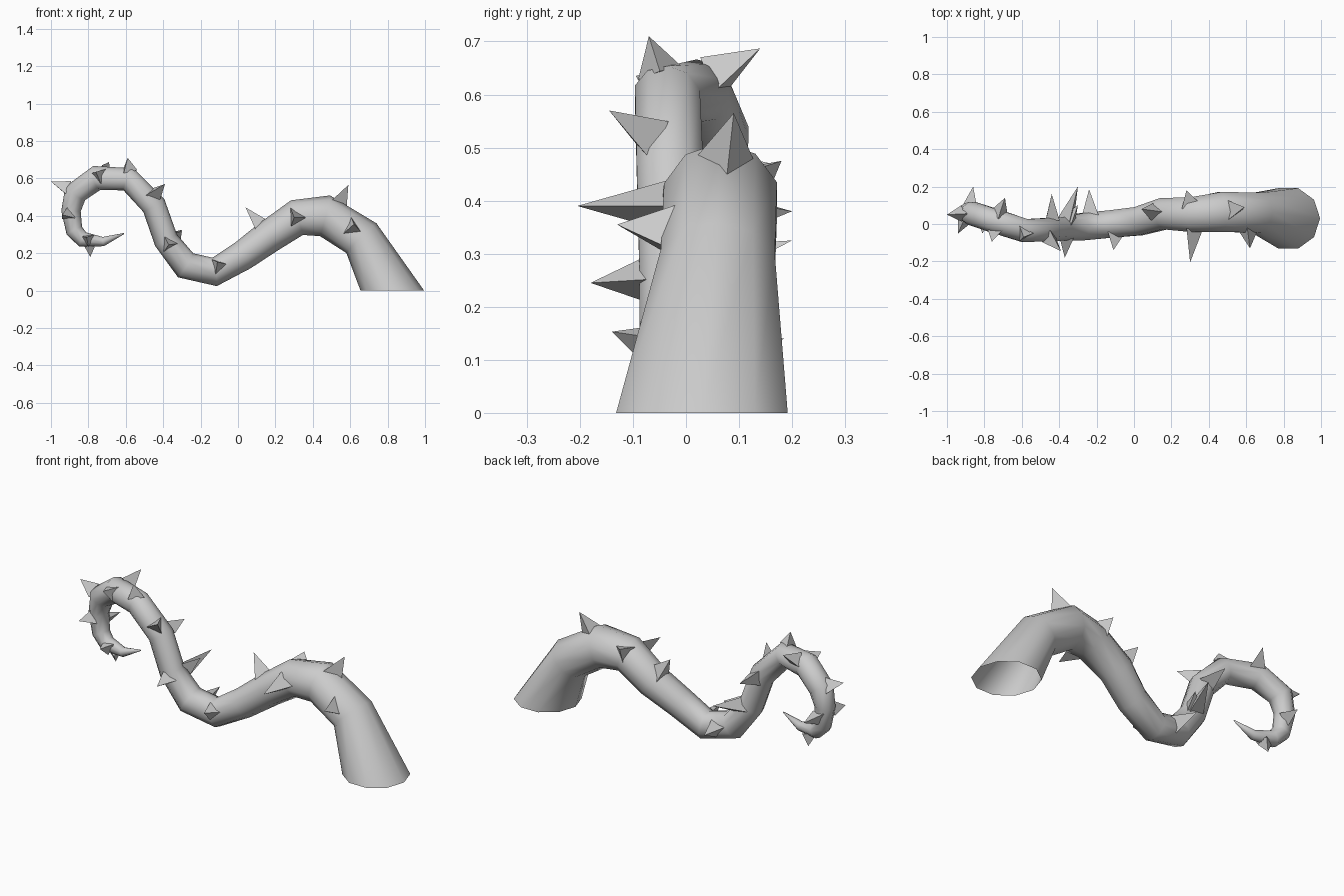
import bpy
import bmesh
from math import cos, sin, tau
from mathutils import Vector

cube = bpy.data.objects.get("Cube")
if cube:
    bpy.data.objects.remove(cube)

SIDES = 10

# Centre line of the vine, root to tip: x, y, z, radius
PATH = [
    (.825, .03, 0, .17), (.66, .06, .28, .113), (.465, .065, .4, .112),
    (.315, .05, .39, .098), (.16, .055, .285, .088), (.025, .015, .187, .08),
    (-.125, 0, .1, .077), (-.28, -.015, .135, .076), (-.385, -.025, .27, .066),
    (-.45, -.03, .455, .066), (-.585, -.035, .595, .065), (-.755, .02, .602, .067),
    (-.87, .058, .52, .064), (-.893, .06, .425, .052), (-.875, .055, .32, .046),
    (-.83, .045, .273, .042), (-.72, .03, .262, .025), (-.61, .02, .305, .003),
]

# Thorn tips
TIPS = [
    (.59, .09, .565), (.62, -.13, .355), (.3, -.205, .39), (.28, .18, .475),
    (.04, .08, .445), (-.11, -.14, .153), (-.24, .185, .14), (-.3, .2, .325),
    (-.3, .1, .315), (-.37, -.18, .245), (-.44, .16, .47), (-.39, -.145, .57),
    (-.59, -.07, .71), (-.69, .14, .687), (-.76, -.095, .635), (-1, .05, .583),
    (-.94, -.05, .405), (-.86, .2, .38), (-.81, -.05, .285), (-.79, .06, .18),
]

grey = bpy.data.materials.new("plain_grey")
grey.use_nodes = True
colour = (.6, .6, .6, 1)
grey.diffuse_color = colour
grey.node_tree.nodes["Principled BSDF"].inputs["Base Color"].default_value = colour


def add_object(name, bm):
    bmesh.ops.recalc_face_normals(bm, faces=bm.faces[:])
    mesh = bpy.data.meshes.new(name)
    bm.to_mesh(mesh)
    bm.free()
    mesh.materials.append(grey)
    obj = bpy.data.objects.new(name, mesh)
    bpy.context.collection.objects.link(obj)
    return obj


def ring(bm, centre, axis, radius, sides):
    """Ring of vertices around an axis, its first corner in the x-z plane."""
    side = Vector((0, 1, 0)).cross(axis)
    if side.length < .1:
        side = Vector((1, 0, 0))
    side.normalize()
    other = axis.cross(side).normalized()
    return [bm.verts.new(centre + radius * (side * cos(tau * i / sides) + other * sin(tau * i / sides)))
            for i in range(sides)]


# Vine: tapering tube, open at the root
points = [Vector(p[:3]) for p in PATH]
radii = [p[3] for p in PATH]
bm = bmesh.new()
rings = []
for i, (point, radius) in enumerate(zip(points, radii)):
    before = point - points[i - 1] if i else Vector((0, 0, 1))
    after = points[i + 1] - point if i + 1 < len(points) else before
    axis = before.normalized() + after.normalized() if i else before
    rings.append(ring(bm, point, axis.normalized(), radius, SIDES))
for low, high in zip(rings, rings[1:]):
    for k in range(SIDES):
        n = (k + 1) % SIDES
        bm.faces.new((low[k], low[n], high[n], high[k]))
bm.faces.new(rings[-1])
vine = add_object("vine", bm)
vine.data.shade_smooth()


def nearest_on_path(tip):
    best = None
    for i in range(len(points) - 1):
        a, b = points[i], points[i + 1]
        t = max(0, min(1, (tip - a).dot(b - a) / (b - a).length_squared))
        p = a.lerp(b, t)
        r = radii[i] + (radii[i + 1] - radii[i]) * t
        gap = (tip - p).length - r
        if best is None or gap < best[0]:
            best = (gap, p, r)
    return best[1], best[2]


# Thorns: flat three-sided spikes sunk into the vine
for number, tip in enumerate(TIPS, 1):
    tip = Vector(tip)
    centre, radius = nearest_on_path(tip)
    axis = (tip - centre).normalized()
    bm = bmesh.new()
    base = ring(bm, centre + axis * radius * .75, axis, .03 + .3 * radius, 3)
    apex = bm.verts.new(tip)
    bm.faces.new(base)
    for k in range(3):
        bm.faces.new((base[k], base[(k + 1) % 3], apex))
    add_object(f"thorn_{number}", bm)
